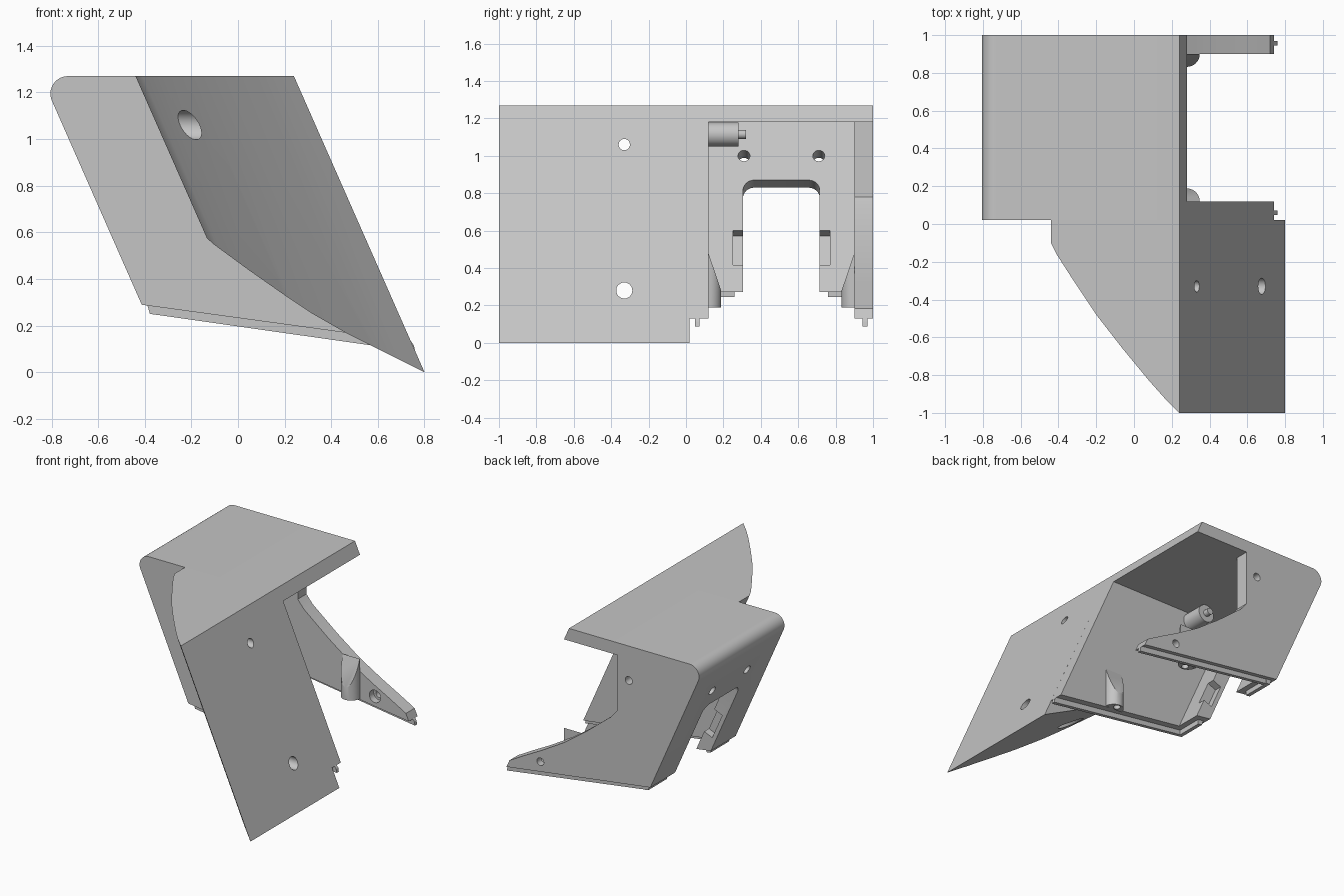
import bpy, bmesh, math
from mathutils import Vector

if "Cube" in bpy.data.objects:
    bpy.data.objects.remove(bpy.data.objects["Cube"])

mat = bpy.data.materials.new("light_grey_plastic")
mat.use_nodes = True
GREY = (0.56, 0.56, 0.56, 1)
mat.diffuse_color = GREY
mat.node_tree.nodes["Principled BSDF"].inputs["Base Color"].default_value = GREY

TOP, LEAN = 1.27, 0.441                       # roof height, lean of sloped walls
X, Y, Z = Vector((1, 0, 0)), Vector((0, 1, 0)), Vector((0, 0, 1))
UP = Vector((-LEAN, 0, 1)).normalized()       # up along the sloped walls
OUT = Y.cross(UP).normalized()                # square to the sloped walls


def prism(name, pts, u, v, sweep, origin=(0, 0, 0)):
    """Polygon drawn in axes u, v and swept along a vector."""
    bm = bmesh.new()
    o = Vector(origin)
    face = bm.faces.new([bm.verts.new(o + u * a + v * b) for a, b in pts])
    new = bmesh.ops.extrude_face_region(bm, geom=[face])["geom"]
    bmesh.ops.translate(bm, vec=sweep, verts=[g for g in new if isinstance(g, bmesh.types.BMVert)])
    bmesh.ops.recalc_face_normals(bm, faces=bm.faces)
    mesh = bpy.data.meshes.new(name)
    bm.to_mesh(mesh)
    bm.free()
    mesh.materials.append(mat)
    ob = bpy.data.objects.new(name, mesh)
    bpy.context.collection.objects.link(ob)
    return ob


def arc(cx, cy, r, a0, a1, n=8):
    return [(cx + r * math.cos(math.radians(a0 + (a1 - a0) * i / n)),
             cy + r * math.sin(math.radians(a0 + (a1 - a0) * i / n))) for i in range(n + 1)]


def rod(name, r, u, v, sweep, origin):
    return prism(name, arc(0, 0, r, 0, 360, 32)[:-1], u, v, sweep, origin)


def cut(ob, *cutters):
    bpy.ops.object.select_all(action='DESELECT')
    bpy.context.view_layer.objects.active = ob
    ob.select_set(True)
    for c in cutters:
        c.hide_render = True
        m = ob.modifiers.new("cut", 'BOOLEAN')
        m.operation, m.solver, m.object = 'DIFFERENCE', 'EXACT', c
        bpy.ops.object.modifier_apply(modifier=m.name)
        bpy.data.objects.remove(c)


def smooth(ob):
    bpy.ops.object.select_all(action='DESELECT')
    bpy.context.view_layer.objects.active = ob
    ob.select_set(True)
    bpy.ops.object.shade_smooth_by_angle(angle=math.radians(25))


def wall_x(z, base=-0.845):
    return base + LEAN * (TOP - z)


def floor_z(x):
    return 0.29 - 0.137 * (x + 0.42)


# Housing shell: leaning box with a rounded upper corner
outline = arc(-0.73, 1.195, 0.075, 90, 204, 10)
outline += [(-0.413, floor_z(-0.413)), (0.742, floor_z(0.742)), (0.24, TOP)]
shell = prism("housing_shell", outline, X, Z, Y * 0.98, (0, 0.02, 0))
inner = -0.736
cavity = prism("cavity_cutter", [(wall_x(1.18, inner), 1.18), (1.2, 1.18), (1.2, -0.1),
                                 (wall_x(-0.1, inner), -0.1)], X, Z, Y * 0.78, (0, 0.12, 0))
# Swept cut that leaves a slim arm on the far side wall
arm = prism("arm_cutter", [(-0.15, 1.18), (-0.15, 0.78), (-0.1, 0.72), (0.1, 0.56), (0.28, 0.43),
                           (0.46, 0.325), (0.6, 0.25), (0.725, 0.18), (1.2, 0.18), (1.2, 1.18)],
            X, Z, Y * 0.3, (0, 0.85, 0))
# Notch with rounded corners, and shallow steps beside it
notch = prism("notch_cutter", [(0.305, -0.8)] + arc(0.365, -0.06, 0.06, 180, 90)
              + arc(0.655, -0.06, 0.06, 90, 0) + [(0.715, -0.8)],
              Y, UP, OUT * 0.25, Vector((wall_x(0.83), 0, 0.83)) - OUT * 0.05)
step = prism("step_cutter", [(0.25, 0), (0.25, -0.2), (0.77, -0.2), (0.77, 0)],
             Y, UP, OUT * 0.12, Vector((wall_x(0.6, inner), 0, 0.6)) - OUT * 0.07)
wall_holes = [rod("wall_hole_cutter", 0.032, Y, UP, OUT * 0.3,
                  Vector((wall_x(1.0, inner), y, 1.0)) - OUT * 0.2) for y in (0.31, 0.71)]
side_holes = [rod("side_hole_cutter", 0.028, X, Z, Y * 0.3, (x, 0.85, z))
              for x, z in ((-0.24, 1.02), (0.47, 0.24))]
sink = rod("sink_cutter", 0.045, X, Z, Y * 0.1, (0.47, 0.85, 0.24))
cut(shell, cavity, arm, notch, step, *wall_holes, *side_holes, sink)
smooth(shell)

# Solid wedge: curved flank swept down the slope, curved underside
flank = [(0.24, 0.02), (0.24, -1), (0.16, -0.92), (0.08, -0.83), (-0.06, -0.66), (-0.2, -0.48),
         (-0.32, -0.3), (-0.41, -0.16), (-0.44, -0.1), (-0.44, 0.02)]
wedge = prism("wedge_wing", flank, X, Y, Vector((LEAN, 0, -1)) * 1.4, (0, 0, TOP))
under = prism("underside_cutter", [(0.8, 0), (0.58, 0.11), (0.46, 0.17), (0.32, 0.25), (0.2, 0.33),
                                   (0.05, 0.435), (-0.1, 0.545), (-0.14, 0.58), (-0.6, 1.0),
                                   (-0.6, -0.4), (1.1, -0.4), (1.1, 0)], X, Z, Y * 1.4, (0, -1.2, 0))
bores = []
for z, r, depth in ((1.06, 0.03, 0.15), (0.28, 0.043, 0.5)):
    bores.append(rod("bore_cutter", r, Y, Z, X * 2, (-1, -0.33, z)))
    bores.append(rod("counterbore_cutter", 0.063, Y, Z, X * (1 + depth), (-1, -0.33, z)))
cut(wedge, under, *bores)
smooth(wedge)

# Locating rails under the side walls and the leaning wall
for side, y, y_leg in (("near", 0.047, 0.047), ("far", 0.945, 0.76)):
    prism(side + "_side_rail", [(-0.39, 0.292), (-0.378, 0.25), (0.76, 0.088), (0.755, 0.115),
                                (0.74, 0.135)], X, Z, Y * 0.025, (0, y, 0))
    prism(side + "_wall_rail", [(-0.39, 0.292), (-0.378, 0.25), (-0.345, 0.245), (-0.345, 0.285)],
          X, Z, Y * 0.213, (0, y_leg, 0))

# Screw bosses with tapered tops on the inside of both side walls
for side, y, s in (("near", 0.12, 1), ("far", 0.9, -1)):
    half = arc(0.28, 0, 0.068, 0, 180, 16)
    boss = prism(side + "_screw_boss", half, X, Y * s, Z * 0.3, (0, y, 0.19))
    taper = prism("taper_cutter", [(-0.1, 0.82), (0, 0.48), (0.068, 0.28), (0.2, 0.28), (0.2, 0.82)],
                  Y * s, Z, X * 0.4, (0.1, y, 0))
    bore = rod("boss_bore_cutter", 0.024, X, Y, Z * 0.12, (0.28, y + s * 0.034, 0.15))
    cut(boss, taper, bore)
    smooth(boss)

# Round stud with a pin, under the roof
smooth(rod("roof_stud", 0.064, X, Z, Y * 0.165, (-0.4, 0.115, 1.115)))
smooth(rod("stud_pin", 0.024, X, Z, Y * 0.05, (-0.4, 0.27, 1.115)))
